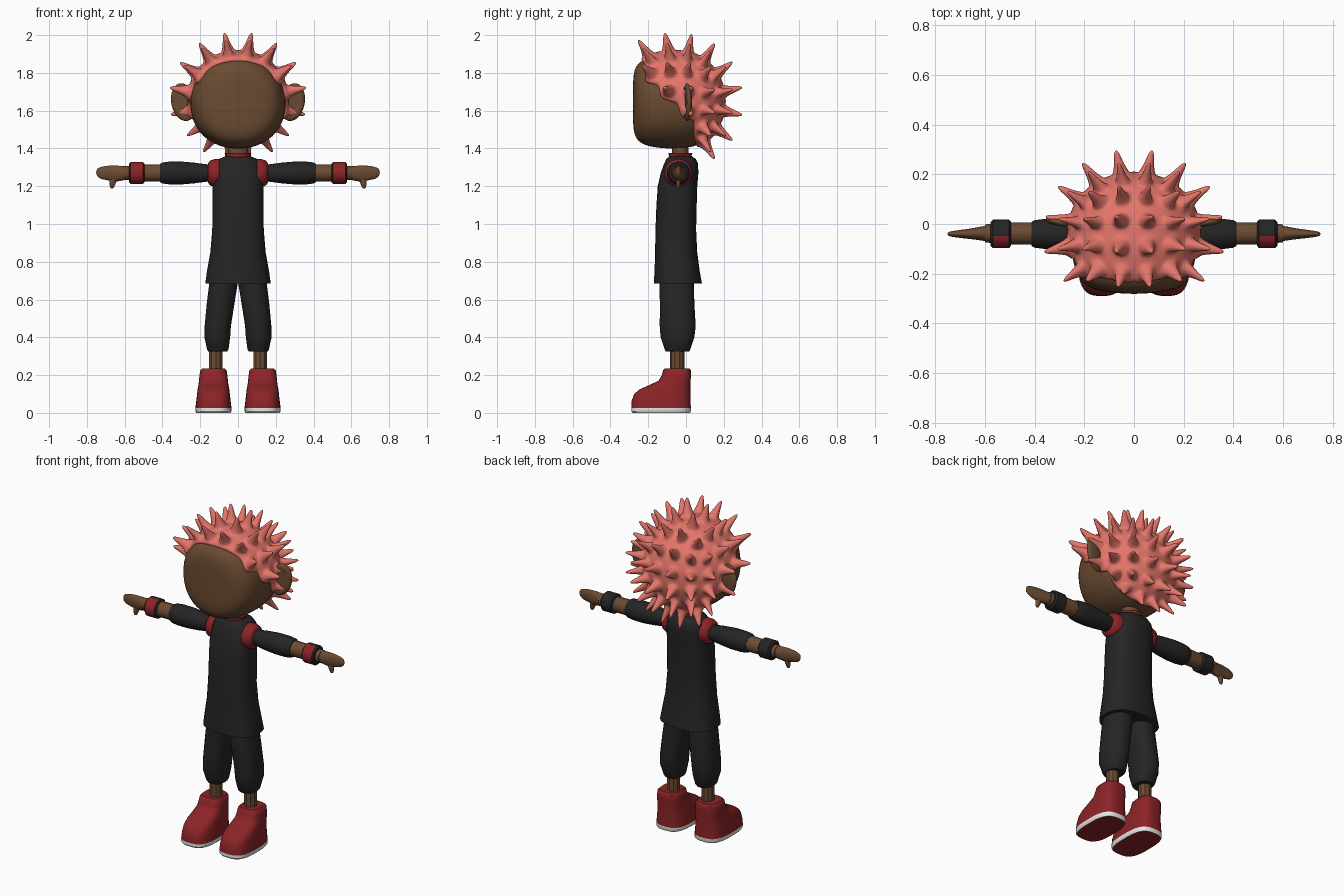
import bpy
import bmesh
from math import sin, cos, tan, pi, copysign
from mathutils import Vector

if "Cube" in bpy.data.objects:
    bpy.data.objects.remove(bpy.data.objects["Cube"], do_unlink=True)


def material(name, r, g, b):
    mat = bpy.data.materials.new(name)
    mat.use_nodes = True
    mat.diffuse_color = (r, g, b, 1)
    node = next(n for n in mat.node_tree.nodes if n.type == "BSDF_PRINCIPLED")
    node.inputs["Base Color"].default_value = (r, g, b, 1)
    return mat


SKIN = material("brown skin", 0.145, 0.07, 0.032)
BLACK = material("black cloth", 0.018, 0.018, 0.019)
RED = material("deep red", 0.26, 0.017, 0.02)
HAIR = material("coral hair", 0.78, 0.18, 0.145)
WHITE = material("white sole", 0.8, 0.8, 0.8)


def finish(bm, name, mats, smooth=40, subsurf=0, paint=None):
    """Turn a bmesh into a shaded object; paint gives the slot of each face."""
    bmesh.ops.recalc_face_normals(bm, faces=bm.faces)
    bm.normal_update()
    if paint:
        for f in bm.faces:
            f.material_index = paint(f)
    mesh = bpy.data.meshes.new(name)
    bm.to_mesh(mesh)
    bm.free()
    for mat in mats:
        mesh.materials.append(mat)
    obj = bpy.data.objects.new(name, mesh)
    bpy.context.collection.objects.link(obj)
    if subsurf:
        mod = obj.modifiers.new("smooth", "SUBSURF")
        mod.levels = mod.render_levels = subsurf
        for p in mesh.polygons:
            p.use_smooth = True
    elif smooth:
        bpy.ops.object.select_all(action="DESELECT")
        obj.select_set(True)
        bpy.context.view_layer.objects.active = obj
        bpy.ops.object.shade_smooth_by_angle(angle=smooth * pi / 180)
    return obj


def power(value, exponent):
    return copysign(abs(value) ** (2 / exponent), value)


def loft(axis, rings, sides=24, exponent=2.0, mirror=1):
    """Skin rings of (position, centre u, centre v, radius u, radius v)."""
    bm = bmesh.new()
    loops = []
    for pos, cu, cv, ru, rv in rings:
        loop = []
        for i in range(sides):
            a = 2 * pi * (i + 0.5) / sides
            u = cu + ru * power(cos(a), exponent)
            v = cv + rv * power(sin(a), exponent)
            x, y, z = {"x": (pos, u, v), "y": (u, pos, v), "z": (u, v, pos)}[axis]
            loop.append(bm.verts.new((x * mirror, y, z)))
        loops.append(loop)
    for low, high in zip(loops, loops[1:]):
        for i in range(sides):
            j = (i + 1) % sides
            bm.faces.new((low[i], low[j], high[j], high[i]))
    bm.faces.new(loops[0])
    bm.faces.new(loops[-1])
    return bm


def tube(profile, y, z):
    """Round rings along x from (x, radius) pairs."""
    return [(x, y, z, r, r) for x, r in profile]


# Head: rounded drum with a flat, slightly bowed face
profile = [(-0.281, 0.02), (-0.281, 0.09), (-0.278, 0.15), (-0.267, 0.19), (-0.24, 0.22),
           (-0.19, 0.238), (-0.1, 0.248), (0, 0.247), (0.08, 0.226), (0.15, 0.16), (0.185, 0.05)]
bm = loft("y", [(y, 0, 1.645, r * 1.03, r) for y, r in profile], 32, 2.15)
for v in bm.verts:
    if v.co.y < -0.15:
        v.co.y += 0.5 * v.co.x ** 2
finish(bm, "head", [SKIN], subsurf=1)

# Hair: cap made from a cube sphere, each panel drawn out into a spike
CENTRE = Vector((0, -0.035, 1.65))


def in_hair(n):
    if n.y < -0.68:
        return False
    if n.z > 0:
        return n.z > 0.3 or n.y > -0.45
    if n.z > -0.3:
        return n.y > 0.02
    return n.y > 0.35


bm = bmesh.new()
bmesh.ops.create_cube(bm, size=2)
bmesh.ops.subdivide_edges(bm, edges=bm.edges[:], cuts=3, use_grid_fill=True)
for v in bm.verts:
    v.co = Vector([tan(c * pi / 4) for c in v.co]).normalized()
bald = [f for f in bm.faces if not in_hair(f.calc_center_median().normalized())]
bmesh.ops.delete(bm, geom=bald, context="FACES")
for v in bm.verts:
    n = v.co.copy()
    swell = 1 + 0.33 * min(0, n.y) ** 2
    depth = 0.25 if n.y > 0 else 0.3
    v.co = CENTRE + Vector((n.x * 0.275 * swell, n.y * depth, n.z * 0.275 * swell))
panels = bm.faces[:]
rim = [e for e in bm.edges if e.is_boundary]
lip = bmesh.ops.extrude_edge_only(bm, edges=rim)["geom"]
for v in lip:
    if isinstance(v, bmesh.types.BMVert):
        v.co = CENTRE + (v.co - CENTRE) * 0.86
for scale, lift in ((0.7, 0.004), (0.56, 0.045), (0.42, 0.06)):
    panels = bmesh.ops.extrude_discrete_faces(bm, faces=panels)["faces"]
    for f in panels:
        mid = f.calc_center_median()
        out = (mid - CENTRE).normalized() * lift
        for v in f.verts:
            v.co = mid + (v.co - mid) * scale + out
finish(bm, "spiky_hair", [HAIR], subsurf=2)

# Neck and collar
finish(loft("z", [(z, 0, -0.03, 0.055, 0.045) for z in (1.3, 1.46)], 16), "neck", [SKIN])
finish(loft("z", [(1.33, 0, -0.03, 0.078, 0.07), (1.362, 0, -0.03, 0.066, 0.06),
                  (1.375, 0, -0.03, 0.072, 0.064)]), "collar", [RED])

# Shirt: flared hem, narrow shoulders
finish(loft("z", [(0.685, 0, -0.043, 0.174, 0.128), (0.75, 0, -0.047, 0.165, 0.12),
                  (0.85, 0, -0.052, 0.147, 0.112), (0.97, 0, -0.054, 0.137, 0.108),
                  (1.1, 0, -0.05, 0.135, 0.107), (1.2, 0, -0.045, 0.135, 0.105),
                  (1.27, 0, -0.034, 0.131, 0.1), (1.32, 0, -0.026, 0.12, 0.09),
                  (1.345, 0, -0.026, 0.1, 0.078), (1.357, 0, -0.028, 0.07, 0.06)],
            32, 2.5), "shirt", [BLACK], smooth=60)


def band_colour(face):
    c = face.calc_center_median()
    return int(face.normal.y < -0.1 and 0.503 < abs(c.x) < 0.568)


def shoe_colour(face):
    c = face.calc_center_median()
    return int(c.z < 0.024 and abs(face.normal.z) < 0.7)


for side, s in (("left", 1), ("right", -1)):
    # Ear: flat oval, hollowed in front
    bm = bmesh.new()
    bmesh.ops.create_uvsphere(bm, u_segments=24, v_segments=16, radius=1)
    for v in bm.verts:
        x, y, z = v.co
        if y < 0 and x * x + z * z < 0.5:
            y = -0.35
        v.co = (s * (0.288 + 0.066 * x + 0.012 * z), 0.006 + 0.023 * y + 0.012 * x,
                1.645 + 0.1 * z)
    finish(bm, side + "_ear", [SKIN], smooth=60)

    # Arm: armhole trim, sleeve, forearm and wristband
    trim = [(0.1, 0.074), (0.125, 0.074), (0.148, 0.066), (0.158, 0.052)]
    finish(loft("x", tube(trim, -0.04, 1.27), mirror=s), side + "_armhole_trim", [RED])
    sleeve = [(0.13, 0.042), (0.17, 0.047), (0.23, 0.055), (0.3, 0.061), (0.36, 0.061),
              (0.4, 0.056), (0.412, 0.049)]
    finish(loft("x", tube(sleeve, -0.04, 1.27), mirror=s), side + "_sleeve", [BLACK], smooth=50)
    forearm = [(0.38, 0.046), (0.5, 0.045), (0.6, 0.037)]
    finish(loft("x", tube(forearm, -0.038, 1.27), 16, mirror=s), side + "_forearm", [SKIN])
    band = [(0.495, 0.048), (0.503, 0.058), (0.568, 0.058), (0.577, 0.048)]
    finish(loft("x", tube(band, -0.04, 1.27), mirror=s), side + "_wristband",
           [BLACK, RED], paint=band_colour)

    # Hand: flat mitten with a short thumb
    finish(loft("x", [(0.56, -0.038, 1.27, 0.036, 0.036), (0.6, -0.038, 1.27, 0.032, 0.036),
                      (0.64, -0.039, 1.266, 0.024, 0.045), (0.68, -0.04, 1.27, 0.019, 0.041),
                      (0.72, -0.04, 1.27, 0.014, 0.035), (0.742, -0.04, 1.272, 0.01, 0.025),
                      (0.751, -0.04, 1.273, 0.006, 0.012)], 16, mirror=s),
           side + "_hand", [SKIN], subsurf=1)
    finish(loft("z", [(1.26, 0.655, -0.04, 0.026, 0.016), (1.225, 0.662, -0.041, 0.02, 0.014),
                      (1.2, 0.667, -0.042, 0.013, 0.011), (1.187, 0.668, -0.042, 0.007, 0.006)],
                12, mirror=s), side + "_thumb", [SKIN], subsurf=1)

    # Leg: baggy trouser gathered at the cuff, faceted calf
    finish(loft("z", [(0.325, 0.107, -0.045, 0.05, 0.062), (0.335, 0.107, -0.045, 0.057, 0.068),
                      (0.365, 0.108, -0.045, 0.062, 0.078), (0.4, 0.11, -0.045, 0.069, 0.09),
                      (0.46, 0.107, -0.044, 0.07, 0.096), (0.58, 0.092, -0.047, 0.074, 0.092),
                      (0.69, 0.076, -0.05, 0.076, 0.092), (0.75, 0.07, -0.05, 0.07, 0.088)],
                24, 2.3, s), side + "_trouser_leg", [BLACK], smooth=50)
    finish(loft("z", [(z, 0.117, -0.046, 0.038, 0.038) for z in (0.2, 0.36)], 10, mirror=s),
           side + "_calf", [SKIN], smooth=0)

    # Shoe: stacked outlines from sole to ankle, given as (height, toe, heel, half width)
    outline = [(0, -0.283, 0.022, 0.09), (0.008, -0.29, 0.026, 0.096),
               (0.026, -0.29, 0.026, 0.096), (0.065, -0.288, 0.025, 0.091),
               (0.1, -0.275, 0.024, 0.087), (0.125, -0.245, 0.024, 0.084),
               (0.145, -0.2, 0.024, 0.08), (0.17, -0.145, 0.025, 0.077),
               (0.2, -0.128, 0.026, 0.074), (0.225, -0.122, 0.026, 0.07),
               (0.235, -0.112, 0.018, 0.06)]
    finish(loft("z", [(z, 0.13, (toe + heel) / 2, w, (heel - toe) / 2)
                      for z, toe, heel, w in outline], 32, 3, s),
           side + "_shoe", [RED, WHITE], paint=shoe_colour)
